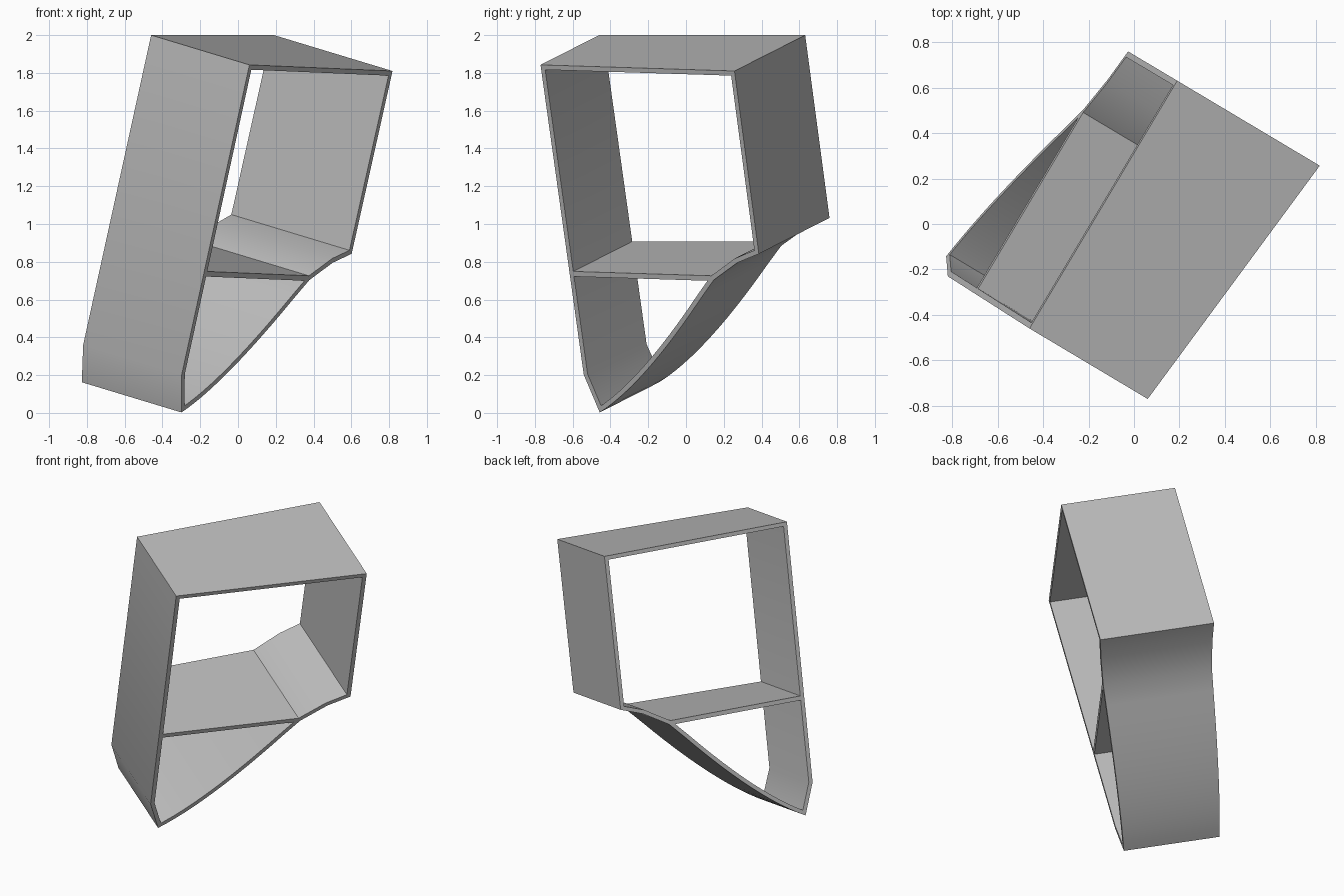
import bpy
import bmesh
import math
from mathutils import Matrix, Vector

cube = bpy.data.objects.get("Cube")
if cube:
    bpy.data.objects.remove(cube, do_unlink=True)

# Single plain grey
grey = bpy.data.materials.new("plain_grey")
grey.use_nodes = True
colour = (0.5, 0.5, 0.5, 1)
grey.diffuse_color = colour
grey.node_tree.nodes["Principled BSDF"].inputs["Base Color"].default_value = colour

# Tilted frame: u runs along the width, v up the profile, w through the depth
U = Vector((0.512, 0.859, 0)).normalized()
W = Vector((0.8315, -0.4956, -0.2517))
W = (W - U * W.dot(U)).normalized()
V = W.cross(U)
PLACE = Matrix((U, V, W)).transposed().to_4x4()
PLACE.translation = (-0.46, -0.46, 2.0)


def depth(u):
    """The open front end is cut at a slight slant."""
    return 0.626 + 0.1016 * u


def inset(points, t):
    """Mitred inward offset of a counter-clockwise closed outline."""
    result = []
    for i, p in enumerate(points):
        a = (p - points[i - 1]).normalized()
        b = (points[(i + 1) % len(points)] - p).normalized()
        na, nb = Vector((-a.y, a.x)), Vector((-b.y, b.x))
        result.append(p + (na + nb) * (t / (1 + na.dot(nb))))
    return result


def finish(name, bm):
    bmesh.ops.recalc_face_normals(bm, faces=bm.faces)
    bm.transform(PLACE)
    mesh = bpy.data.meshes.new(name)
    bm.to_mesh(mesh)
    bm.free()
    mesh.materials.append(grey)
    mesh.shade_smooth()
    mesh.set_sharp_from_angle(angle=math.radians(30))
    obj = bpy.data.objects.new(name, mesh)
    bpy.context.collection.objects.link(obj)


def loop_verts(bm, points):
    """Back and front vertex rings of an extruded outline."""
    back = [bm.verts.new((p.x, p.y, 0)) for p in points]
    front = [bm.verts.new((p.x, p.y, depth(p.x))) for p in points]
    return back, front


def bridge(bm, r, s):
    for i in range(len(r)):
        j = (i + 1) % len(r)
        bm.faces.new((r[i], r[j], s[j], s[i]))


# Outer outline: left wall, curved keel, stepped right end, right wall, top
start, control, end = Vector((0.085, -1.899)), Vector((0.396, -1.739)), Vector((0.85, -1.254))
outline = [Vector((0, 0)), Vector((0.013, -1.695))]
STEPS = 12
for i in range(STEPS + 1):
    t = i / STEPS
    outline.append(start * (1 - t) ** 2 + control * (2 * t * (1 - t)) + end * t ** 2)
outline += [Vector(p) for p in ((0.95, -1.152), (1.12, -1.053), (1.27, -1.0), (1.27, 0))]

# Hollow shell open at both ends
bm = bmesh.new()
outer_back, outer_front = loop_verts(bm, outline)
inner_back, inner_front = loop_verts(bm, inset(outline, 0.026))
bridge(bm, outer_back, outer_front)
bridge(bm, outer_front, inner_front)
bridge(bm, inner_front, inner_back)
bridge(bm, inner_back, outer_back)
finish("outer_shell", bm)

# Level shelf dividing the shell
bm = bmesh.new()
shelf = [Vector(p) for p in ((0.015, -1.157), (0.92, -1.157), (0.955, -1.129), (0.015, -1.129))]
back, front = loop_verts(bm, shelf)
bridge(bm, back, front)
bm.faces.new(back)
bm.faces.new(front)
finish("shelf", bm)
